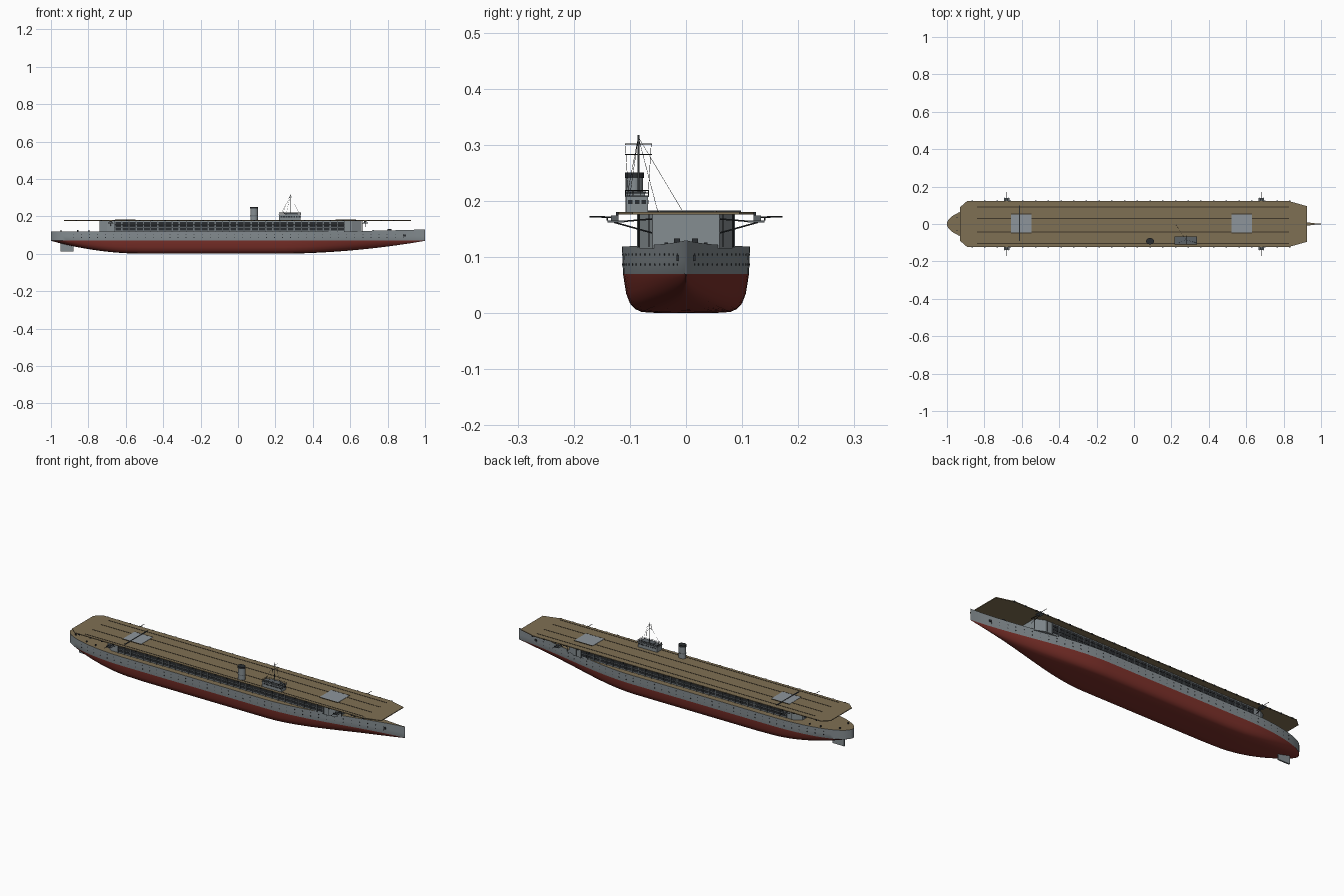
import bpy, bmesh, math
from mathutils import Vector, Matrix

if "Cube" in bpy.data.objects:
    bpy.data.objects.remove(bpy.data.objects["Cube"])


def material(name, rgb):
    m = bpy.data.materials.new(name)
    m.diffuse_color = (*[(c / 255) ** 2.2 for c in rgb], 1)
    m.use_nodes = True
    m.node_tree.nodes["Principled BSDF"].inputs["Base Color"].default_value = m.diffuse_color
    return m


GREY = material("hull grey", (132, 140, 144))
RED = material("bottom red", (124, 52, 46))
WOOD = material("deck wood", (126, 111, 84))
DARK = material("dark grey", (46, 49, 52))
LINE = material("deck line brown", (66, 58, 46))
PALE = material("lift grey", (140, 148, 154))
MID = material("mid grey", (92, 98, 102))


def finish(name, bm, mats, smooth=False):
    bmesh.ops.recalc_face_normals(bm, faces=bm.faces[:])
    me = bpy.data.meshes.new(name)
    bm.to_mesh(me)
    bm.free()
    for m in mats:
        me.materials.append(m)
    ob = bpy.data.objects.new(name, me)
    bpy.context.collection.objects.link(ob)
    if smooth:
        bpy.ops.object.select_all(action='DESELECT')
        ob.select_set(True)
        bpy.context.view_layer.objects.active = ob
        bpy.ops.object.shade_smooth_by_angle(angle=math.radians(35))
    return ob


def part(name, mat, boxes=(), rods=(), r=0.0012):
    """One object from boxes (x0,x1,y0,y1,z0,z1) and thin rods (a,b)."""
    bm = bmesh.new()
    for x0, x1, y0, y1, z0, z1 in boxes:
        m = Matrix.Translation(((x0 + x1) / 2, (y0 + y1) / 2, (z0 + z1) / 2)) @ \
            Matrix.Diagonal((x1 - x0, y1 - y0, z1 - z0, 1))
        bmesh.ops.create_cube(bm, size=1, matrix=m)
    for a, b in rods:
        a, b = Vector(a), Vector(b)
        d = b - a
        m = Matrix.Translation((a + b) / 2) @ d.to_track_quat('Z', 'Y').to_matrix().to_4x4()
        bmesh.ops.create_cone(bm, cap_ends=True, segments=6, radius1=r, radius2=r,
                              depth=d.length, matrix=m)
    return finish(name, bm, [mat])


def prism(name, outline, z0, z1, mats, rule=None, smooth=False):
    """Extruded plan outline; rule picks the material from a face normal."""
    bm = bmesh.new()
    lo = [bm.verts.new((x, y, z0)) for x, y in outline]
    hi = [bm.verts.new((x, y, z1)) for x, y in outline]
    n = len(lo)
    bm.faces.new(lo[::-1])
    bm.faces.new(hi)
    for i in range(n):
        bm.faces.new((lo[i], lo[(i + 1) % n], hi[(i + 1) % n], hi[i]))
    bm.normal_update()
    if rule:
        for f in bm.faces:
            f.material_index = rule(f.normal)
    return finish(name, bm, mats, smooth)


# ---- hull shape rules ----
def half_width(x):
    if x < -0.6:
        return 0.114 * max(0.08, math.sqrt(max(0, 1 - ((-0.6 - x) / 0.4) ** 2)))
    if x > 0.25:
        t = (x - 0.25) / 0.75
        return 0.114 * max(0.012, 0.45 * (1 - t ** 1.5) + 0.55 * (1 + math.cos(math.pi * t)) / 2)
    return 0.114


def keel(x):
    if x < -0.5:
        return 0.069 * ((-0.5 - x) / 0.5) ** 2
    return 0.069 * (max(0, x - 0.2) / 0.8) ** 2


def top_edge(x):
    return 0.119 + 0.011 * (max(0, x - 0.3) / 0.7) ** 2


FULL = [(0, 0), (0.40, 0.0), (0.70, 0.03), (0.80, 0.10), (0.89, 0.25), (0.95, 0.5), (1, 1)]
WL = 0.07


def section(x):
    w, k, top = half_width(x), keel(x), top_edge(x)
    m = min(1, w / 0.114)
    pts = []
    for i, (fy, fz) in enumerate(FULL):
        s = i / 6
        pts.append((0.985 * w * (fy * m + s * (1 - m)),
                    k + (WL - k) * (fz * m + s ** 1.6 * (1 - m))))
    pts += [(0.993 * w, 0.095), (w, top)]
    return pts


bm = bmesh.new()
xs = [-0.6 - 0.4 * math.sin(math.pi / 2 * i / 14) for i in range(14, 0, -1)]
xs += [-0.6 + 0.85 * i / 8 for i in range(9)] + [0.25 + 0.75 * i / 20 for i in range(1, 21)]
rings = []
for x in xs:
    s = section(x)
    loop = [(-y, z) for y, z in s[:0:-1]] + s
    rings.append([bm.verts.new((x, y, z)) for y, z in loop])
for a, b in zip(rings, rings[1:]):
    n = len(a)
    for i in range(n):
        j = (i + 1) % n
        f = bm.faces.new((a[i], a[j], b[j], b[i]))
        if i == n - 1:
            f.material_index = 2            # weather deck
        elif f.calc_center_median().z < WL - 0.0002 and 2 <= i <= n - 4:
            f.material_index = 1            # below the waterline
bm.faces.new(rings[0])
bm.faces.new(rings[-1])
finish("hull", bm, [GREY, RED, WOOD], True)

part("rudder", GREY, [(-0.95, -0.88, -0.004, 0.004, 0.012, 0.066)])

# ---- hangar under the flight deck, with chamfered ends ----
side = [(-0.74, 0.06), (-0.70, 0.083), (0.61, 0.083), (0.66, 0.06)]
prism("hangar", side + [(x, -y) for x, y in side[::-1]], 0.115, 0.178, [GREY])

# dark openings, frames and rails along both hangar sides
openings, frames, rails = [], [], []
N = 32
step = 1.23 / N
for s in (-1, 1):
    for i in range(N):
        x = -0.66 + step * i
        for z0, z1 in ((0.125, 0.137), (0.142, 0.154), (0.159, 0.171)):
            y = sorted((s * 0.0825, s * 0.0845))
            openings.append((x + 0.004, x + step - 0.003, *y, z0, z1))
    for i in range(N + 1):
        x = -0.66 + step * i
        frames.append((x - 0.002, x + 0.002, *sorted((s * 0.083, s * 0.087)), 0.117, 0.178))
    for z in (0.139, 0.156):
        rails.append(((-0.66, s * 0.086, z), (0.57, s * 0.086, z)))
    for x in (-0.72, -0.69, 0.60, 0.64, 0.665):
        y = s * (0.066 if x > 0.62 or x < -0.7 else 0.084)
        rails.append(((x, y, 0.118), (x, y, 0.178)))
part("hangar_openings", DARK, openings)
part("hangar_frames", MID, frames)
part("hangar_rails", DARK, rods=rails)

# ---- flight deck ----
edge = [(-0.93, 0.09), (-0.893, 0.122), (0.83, 0.122), (0.925, 0.095)]
prism("flight_deck", edge + [(x, -y) for x, y in edge[::-1]], 0.176, 0.180, [WOOD])
part("deck_lines", LINE, [(-0.84, 0.83, y - 0.003, y + 0.003, 0.1795, 0.1808)
                          for y in (0.09, 0.03, -0.042, -0.105)])
part("aircraft_lifts", PALE, [(x, x + 0.11, -0.048, 0.053, 0.179, 0.1815) for x in (-0.657, 0.522)])
part("lift_edges", LINE, [(x, x + 0.11, y - 0.002, y + 0.002, 0.179, 0.182)
                          for x in (-0.657, 0.522) for y in (-0.048, 0.053)])
part("deck_barrier", DARK, [(-0.614, -0.609, -0.092, 0.098, 0.179, 0.183)])
part("deck_edge_fittings", DARK, [(-0.87 + i * 0.068, -0.862 + i * 0.068,
                                   *sorted((s * 0.120, s * 0.1245)), 0.174, 0.1805)
                                  for i in range(26) for s in (-1, 1)])

# ---- side gun platforms near both ends ----
plates, arms = [], []
for x in (-0.68, 0.68):
    for s in (-1, 1):
        plates.append((x - 0.014, x + 0.014, *sorted((s * 0.11, s * 0.14)), 0.162, 0.165))
        plates.append((x - 0.006, x + 0.006, *sorted((s * 0.12, s * 0.134)), 0.165, 0.174))
        arms += [((x, s * 0.125, 0.171), (x, s * 0.172, 0.172)),
                 ((x, s * 0.06, 0.143), (x, s * 0.128, 0.162)),
                 ((x, s * 0.06, 0.168), (x, s * 0.12, 0.163)),
                 ((x - 0.01, s * 0.14, 0.165), (x - 0.01, s * 0.14, 0.171)),
                 ((x + 0.01, s * 0.14, 0.165), (x + 0.01, s * 0.14, 0.171))]
part("gun_platforms", MID, plates)
part("gun_barrels_and_braces", DARK, rods=arms, r=0.0014)


# ---- funnel ----
def oval(rx, ry):
    return [(0.086 + rx * math.cos(a), -0.092 + ry * math.sin(a))
            for a in [math.tau * i / 24 for i in range(24)]]


prism("funnel", oval(0.020, 0.0155), 0.18, 0.243, [GREY], smooth=True)
prism("funnel_cap", oval(0.0215, 0.017), 0.241, 0.251, [DARK], smooth=True)
prism("funnel_band", oval(0.0208, 0.0162), 0.205, 0.208, [MID], smooth=True)

# ---- island bridge ----
part("bridge", GREY, [(0.22, 0.335, -0.107, -0.068, 0.18, 0.208),
                      (0.25, 0.315, -0.102, -0.073, 0.208, 0.216)])
part("bridge_roofs", MID, [(0.217, 0.338, -0.109, -0.066, 0.207, 0.2095),
                           (0.247, 0.318, -0.104, -0.071, 0.215, 0.217)])
wins = [(0.228 + i * 0.0135, 0.237 + i * 0.0135, y - 0.001, y + 0.001, 0.195, 0.202)
        for i in range(8) for y in (-0.107, -0.068)]
wins += [(0.334, 0.336, -0.103 + i * 0.012, -0.095 + i * 0.012, 0.195, 0.202) for i in range(3)]
part("bridge_windows", DARK, wins)
rail = []
c = [(0.219, -0.108), (0.336, -0.108), (0.336, -0.067), (0.219, -0.067)]
for i in range(4):
    a, b = c[i], c[(i + 1) % 4]
    rail += [((*a, z), (*b, z)) for z in (0.214, 0.219)]
    n = 6 if i % 2 == 0 else 3
    for k in range(n):
        p = [a[q] + (b[q] - a[q]) * k / n for q in (0, 1)]
        rail.append(((*p, 0.208), (*p, 0.219)))
part("bridge_railing", DARK, rods=rail, r=0.0008)

# ---- mast, yards and rigging ----
MX, MY = 0.28, -0.085
part("mast", MID, rods=[((MX, MY, 0.2), (MX, MY, 0.318))], r=0.0017)
part("mast_yards", DARK, rods=[((MX, MY - 0.024, z), (MX, MY + 0.024, z)) for z in (0.283, 0.302)], r=0.0009)
part("rigging", DARK, rods=[((MX, MY, 0.314), p) for p in
                            ((MX - 0.055, -0.005, 0.18), (MX - 0.03, -0.05, 0.18),
                             (MX - 0.05, -0.105, 0.21), (MX + 0.05, -0.1, 0.21))] +
     [((MX, MY + s * 0.023, 0.302), (MX, MY + s * 0.018, 0.217)) for s in (-1, 1)], r=0.0004)

# ---- portholes, anchors and bow deck gear ----
ports, anchors = [], []
for s in (-1, 1):
    for z in (0.087, 0.105):
        for i in range(42):
            x = -0.88 + i * 0.043
            y = half_width(x) * 0.995 * s
            ports.append((x - 0.0018, x + 0.0018, y - 0.001, y + 0.001, z - 0.0018, z + 0.0018))
    y = s * half_width(0.89)
    anchors.append((0.883, 0.897, y - 0.003, y + 0.003, 0.093, 0.104))
part("portholes", DARK, ports)
part("anchors", DARK, anchors)
part("bow_winches", DARK, [(0.80, 0.82, s * 0.016 - 0.005, s * 0.016 + 0.005, 0.122, 0.133) for s in (-1, 1)])
part("mooring_posts", DARK, [(x, x + 0.006, s * y - 0.003, s * y + 0.003, 0.118, 0.126)
                             for s in (-1, 1) for x, y in ((-0.95, 0.035), (-0.86, 0.07), (-0.8, 0.08), (0.72, 0.035))])
